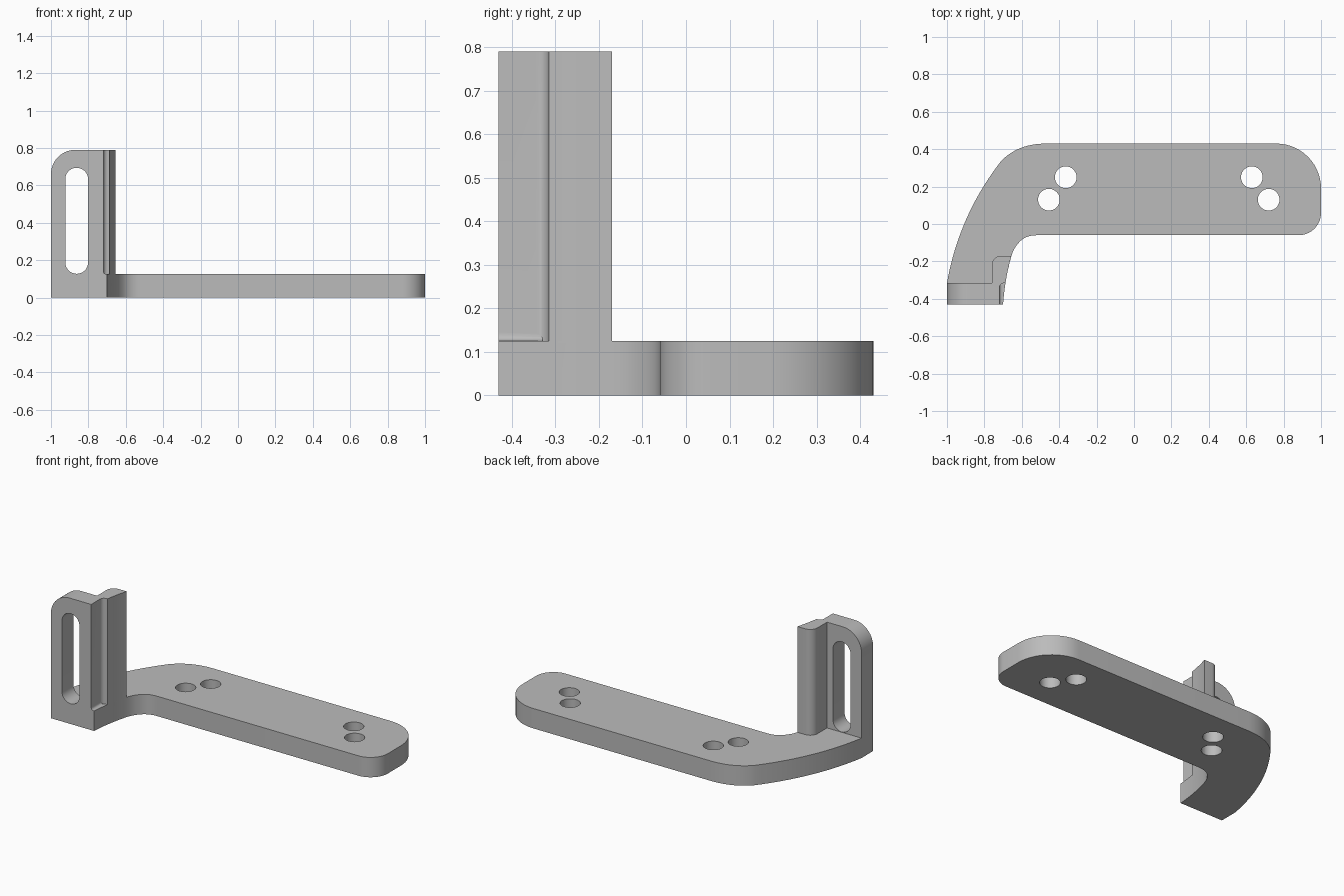
import bpy
import bmesh
from math import cos, sin, pi
from mathutils import Vector

cube = bpy.data.objects.get("Cube")
if cube:
    bpy.data.objects.remove(cube, do_unlink=True)

grey = bpy.data.materials.new("plain grey")
grey.use_nodes = True
grey.diffuse_color = (0.5, 0.5, 0.5, 1)
grey.node_tree.nodes["Principled BSDF"].inputs["Base Color"].default_value = (0.5, 0.5, 0.5, 1)

BASE, TOP = 0.125, 0.79          # plate thickness, bracket height
FRONT, BACK = -0.43, -0.315      # upright wall


def quad(a, c, b, t0=0.0, n=12):
    """Points along a quadratic curve from a to b, pulled towards c."""
    a, c, b = Vector(a), Vector(c), Vector(b)
    ts = [t0 + (1 - t0) * i / n for i in range(n + 1)]
    return [tuple(a * (1 - t) ** 2 + c * 2 * t * (1 - t) + b * t * t) for t in ts]


def arc(cx, cy, r, start, end, n=14):
    """Circular arc, angles in quarter turns."""
    angles = [(start + (end - start) * i / n) * pi / 2 for i in range(n + 1)]
    return [(cx + r * cos(a), cy + r * sin(a)) for a in angles]


def prism(name, outline, lo, hi, axis="z"):
    """Extrude a closed outline along z, or an (x, z) outline along y."""
    points = []
    for p in outline:
        if not points or (Vector(p) - Vector(points[-1])).length > 1e-5:
            points.append(p)
    place = (lambda p, h: (p[0], p[1], h)) if axis == "z" else (lambda p, h: (p[0], h, p[1]))
    bm = bmesh.new()
    low = [bm.verts.new(place(p, lo)) for p in points]
    high = [bm.verts.new(place(p, hi)) for p in points]
    bm.faces.new(low)
    bm.faces.new(high)
    for i in range(len(points)):
        j = (i + 1) % len(points)
        bm.faces.new((low[i], low[j], high[j], high[i]))
    bmesh.ops.recalc_face_normals(bm, faces=bm.faces)
    mesh = bpy.data.meshes.new(name)
    bm.to_mesh(mesh)
    bm.free()
    mesh.materials.append(grey)
    obj = bpy.data.objects.new(name, mesh)
    bpy.context.collection.objects.link(obj)
    return obj


def combine(target, other, operation):
    """Apply a boolean and remove the helper object."""
    other.hide_render = True
    mod = target.modifiers.new("boolean", "BOOLEAN")
    mod.operation = operation
    mod.solver = "EXACT"
    mod.object = other
    bpy.ops.object.select_all(action="DESELECT")
    bpy.context.view_layer.objects.active = target
    target.select_set(True)
    bpy.ops.object.modifier_apply(modifier=mod.name)
    bpy.data.objects.remove(other, do_unlink=True)


# Base plate with its curved arm
inner = ((-0.70, FRONT), (-0.69, -0.29), (-0.655, -0.17))
outline = [(-1, FRONT)] + quad(*inner)
outline += quad((-0.655, -0.17), (-0.643, -0.13), (-0.62, -0.105), n=4)
outline += quad((-0.62, -0.105), (-0.585, -0.06), (-0.52, -0.06))
outline += arc(0.88, 0.06, 0.12, -1, 0)
outline += arc(0.76, 0.19, 0.24, 0, 1)
outline += quad((-0.47, 0.43), (-0.62, 0.43), (-0.71, 0.337))
outline += quad((-0.71, 0.337), (-0.936, 0.047), (-1, BACK), n=20)
plate = prism("base_plate", outline, 0, BASE)

# Screw holes
for x, y in ((-0.365, 0.25), (-0.455, 0.13), (0.63, 0.25), (0.72, 0.13)):
    hole = prism("hole_cutter", arc(x, y, 0.058, 0, 4, 40)[:-1], -0.1, 0.3)
    combine(plate, hole, "DIFFERENCE")

# Upright wall and rib, with the side groove
section = [(-1, FRONT), (-0.72, FRONT)]
section += quad((-0.72, -0.345), (-0.72, BACK), (-0.687, BACK), n=8)
section += quad(*inner, t0=0.423)
section += arc(-0.71, -0.22, 0.05, 1, 2)
section += [(-0.76, BACK), (-1, BACK)]
upright = prism("upright_bracket", section, BASE, TOP)

# Rounded outer top corner
corner = [(-1.1, TOP + 0.1), (-1.1, 0.66), (-1, 0.66)]
corner += arc(-0.87, 0.66, 0.13, 2, 1) + [(-0.87, TOP + 0.1)]
combine(upright, prism("corner_cutter", corner, -0.5, -0.25, "y"), "DIFFERENCE")

# Long adjustment slot
slot = arc(-0.8625, 0.633, 0.061, 0, 2) + arc(-0.8625, 0.188, 0.061, 2, 4)
combine(upright, prism("slot_cutter", slot, -0.5, -0.25, "y"), "DIFFERENCE")

# Small fillet at the foot of the groove
foot = [(-0.73, BASE)] + quad((-0.70, BASE), (-0.72, BASE), (-0.72, 0.145), n=6)
foot += [(-0.73, 0.145)]
combine(upright, prism("groove_foot", foot, FRONT, -0.33, "y"), "UNION")

# One solid bracket
combine(plate, upright, "UNION")
plate.name = "slotted_bracket"
bpy.ops.object.select_all(action="DESELECT")
plate.select_set(True)
bpy.context.view_layer.objects.active = plate
bpy.ops.object.shade_smooth_by_angle(angle=pi / 6)
